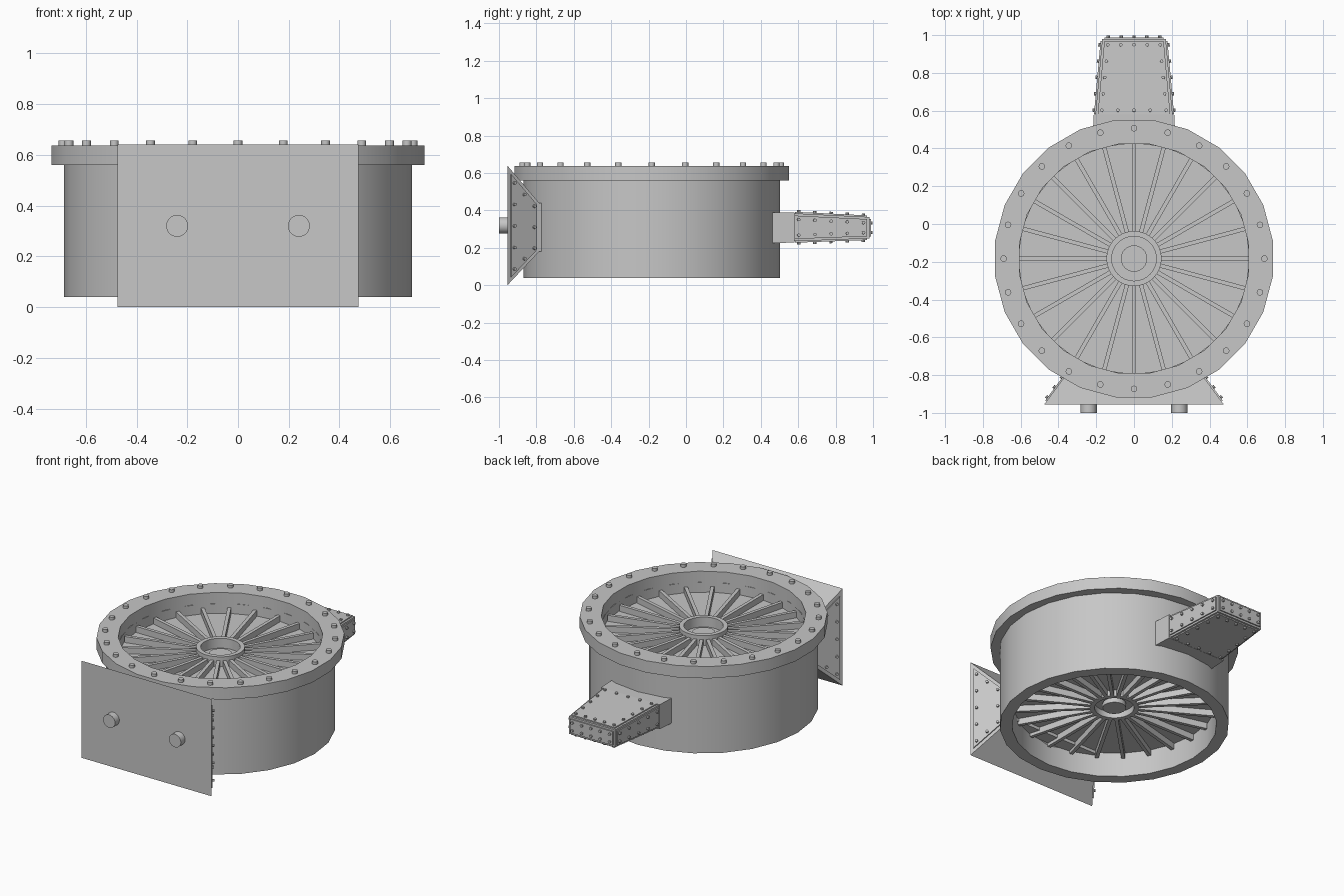
import bpy, bmesh, math
from mathutils import Vector, Matrix

cube = bpy.data.objects.get("Cube")
if cube:
    bpy.data.objects.remove(cube)

grey = bpy.data.materials.new("plain_grey")
grey.use_nodes = True
COLOUR = (0.57, 0.57, 0.57, 1)
grey.diffuse_color = COLOUR
grey.node_tree.nodes["Principled BSDF"].inputs["Base Color"].default_value = COLOUR

CENTRE = Vector((0, -0.183, 0))
SIDES = 24


def finish(name, bm):
    bmesh.ops.recalc_face_normals(bm, faces=bm.faces)
    mesh = bpy.data.meshes.new(name)
    bm.to_mesh(mesh)
    bm.free()
    mesh.materials.append(grey)
    obj = bpy.data.objects.new(name, mesh)
    bpy.context.collection.objects.link(obj)
    bpy.ops.object.select_all(action='DESELECT')
    obj.select_set(True)
    bpy.context.view_layer.objects.active = obj
    bpy.ops.object.shade_smooth_by_angle(angle=math.radians(40))
    return obj


def ring(name, outer, inner, low, high, sides=SIDES, turn=0.0):
    """Square-section ring around the casing axis."""
    bm = bmesh.new()
    section = ((outer, low), (outer, high), (inner, high), (inner, low))
    loops = []
    for i in range(sides):
        a = (i + turn) * math.tau / sides
        loops.append([bm.verts.new(CENTRE + Vector((r * math.cos(a), r * math.sin(a), z)))
                      for r, z in section])
    for i in range(sides):
        p, q = loops[i], loops[(i + 1) % sides]
        for k in range(4):
            m = (k + 1) % 4
            bm.faces.new((p[k], q[k], q[m], p[m]))
    return finish(name, bm)


def add_cylinder(bm, base, direction, radius, length, sides):
    direction = Vector(direction).normalized()
    turn = direction.to_track_quat('Z', 'Y').to_matrix().to_4x4()
    bmesh.ops.create_cone(bm, cap_ends=True, segments=sides, radius1=radius, radius2=radius,
                          depth=length,
                          matrix=Matrix.Translation(Vector(base) + direction * length / 2) @ turn)


def cylinder(name, base, direction, radius, length, sides):
    bm = bmesh.new()
    add_cylinder(bm, base, direction, radius, length, sides)
    return finish(name, bm)


def rect(hx, low, high, y):
    return [Vector(c) for c in ((-hx, y, low), (hx, y, low), (hx, y, high), (-hx, y, high))]


def loft(name, *rects):
    """Closed solid through a row of four-cornered sections."""
    bm = bmesh.new()
    loops = [[bm.verts.new(c) for c in r] for r in rects]
    bm.faces.new(loops[0])
    bm.faces.new(loops[-1])
    for p, q in zip(loops, loops[1:]):
        for k in range(4):
            m = (k + 1) % 4
            bm.faces.new((p[k], p[m], q[m], q[k]))
    return finish(name, bm)


def shrink(quad, d):
    """Move each corner of a quad inward by d along both its edges."""
    out = []
    for i, c in enumerate(quad):
        a, b = (quad[i - 1] - c).normalized(), (quad[(i + 1) % 4] - c).normalized()
        out.append(c + (a + b) * d / a.cross(b).length)
    return out


def riveted_panel(name, quad, counts, middle, border=0.012, thick=0.008):
    """Thin cover plate with rivets spaced around its edge."""
    normal = (quad[1] - quad[0]).cross(quad[3] - quad[0]).normalized()
    if normal.dot(sum(quad, Vector()) / 4 - middle) < 0:
        normal = -normal
    plate = shrink(quad, border)
    loft(name, [c - normal * 0.002 for c in plate], [c + normal * thick for c in plate])
    line = shrink(quad, border + 0.02)
    bm = bmesh.new()
    for i, n in enumerate(counts):
        for k in range(n):
            spot = line[i].lerp(line[(i + 1) % 4], k / n)
            add_cylinder(bm, spot + normal * thick, normal, 0.009, 0.01, 8)
    finish(name + "_rivets", bm)


# Casing drum and top flange
ring("casing_drum", 0.686, 0.612, 0.04, 0.565)
ring("top_flange", 0.741, 0.612, 0.56, 0.638, turn=0.5)

# Flange bolts
bm = bmesh.new()
for i in range(24):
    a = i * math.tau / 24
    add_cylinder(bm, CENTRE + Vector((0.69 * math.cos(a), 0.69 * math.sin(a), 0.63)),
                 (0, 0, 1), 0.017, 0.026, 16)
finish("flange_bolts", bm)

# Rotor disc, with spokes and a hub on both faces
cylinder("rotor_disc", CENTRE + Vector((0, 0, 0.2)), (0, 0, 1), 0.63, 0.3, SIDES)
for side, low, high in (("upper", 0.49, 0.54), ("lower", 0.16, 0.21)):
    bm = bmesh.new()
    for i in range(24):
        turn = Matrix.Rotation(i * math.tau / 24, 4, 'Z')
        shape = Matrix.Translation((0.37, 0, (low + high) / 2)) @ Matrix.Diagonal((0.475, 0.022, high - low, 1))
        bmesh.ops.create_cube(bm, size=1, matrix=Matrix.Translation(CENTRE) @ turn @ shape)
    finish(side + "_spokes", bm)
    lift = 0.025 if side == "upper" else 0
    ring(side + "_hub", 0.146, 0.118, low - lift, high + lift, 32)
    cylinder(side + "_hub_cap", CENTRE + Vector((0, 0, low)), (0, 0, 1), 0.07, 0.03, 24)

# Front mounting block, its side covers and pegs
front, back = rect(0.475, 0, 0.64, -0.955), rect(0.35, 0.18, 0.44, -0.785)
loft("mounting_block", front, back, rect(0.35, 0.18, 0.44, -0.7))
for name, (i, j) in (("left_cover", (1, 2)), ("right_cover", (3, 0))):
    riveted_panel(name, [front[i], front[j], back[j], back[i]], (4, 2, 2, 2),
                  Vector((0, -0.87, 0.32)), 0.02)
for name, x in (("left_peg", 0.24), ("right_peg", -0.24)):
    cylinder(name, (x, -0.94, 0.32), (0, -1, 0), 0.043, 0.06, 32)

# Rear duct with a neck and riveted covers on every outer face
neck, tip = rect(0.205, 0.235, 0.385, 0.57), rect(0.168, 0.25, 0.365, 0.98)
loft("duct_neck", rect(0.222, 0.225, 0.39, 0.40), rect(0.213, 0.228, 0.39, 0.58))
loft("duct", neck, tip)
duct_middle = Vector((0, 0.78, 0.31))
for i, name in enumerate(("bottom", "left", "top", "right")):
    j = (i + 1) % 4
    across = 4 if name in ("top", "bottom") else 1
    riveted_panel("duct_" + name + "_cover", [neck[i], neck[j], tip[j], tip[i]],
                  (across, 4, across, 4), duct_middle)
riveted_panel("duct_end_cover", tip, (4, 1, 4, 1), duct_middle)
